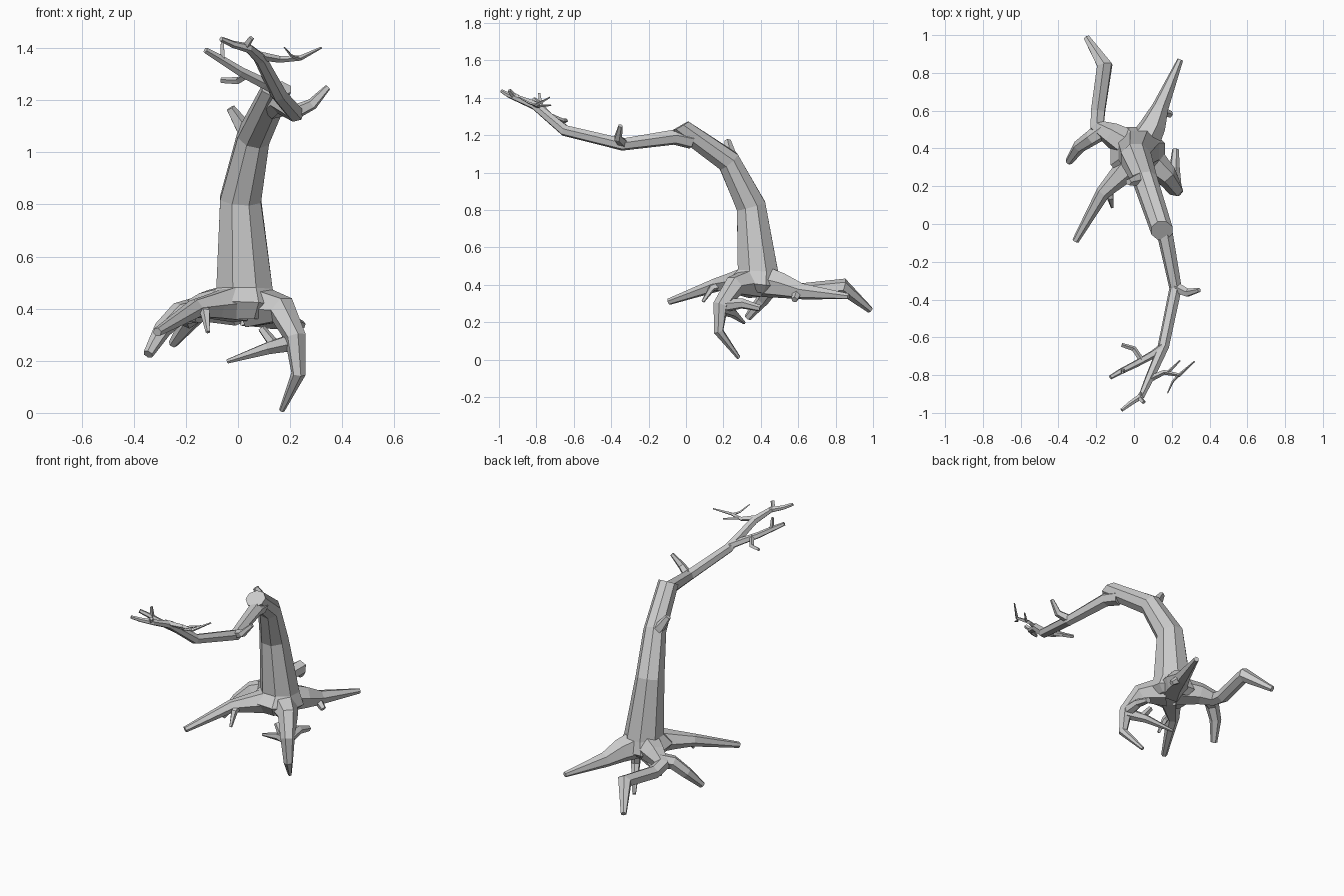
import bpy, bmesh
from math import cos, sin, tau
from mathutils import Vector


def tube(name, pts, sides=6, end_normal=None):
    """Faceted tapering limb; every point is (x, y, z, radius)."""
    bm = bmesh.new()
    ps = [Vector(p[:3]) for p in pts]
    n = len(ps)
    side = None
    rings = []
    for i, p in enumerate(ps):
        a = (p - ps[i - 1]).normalized() if i else (ps[1] - p).normalized()
        b = (ps[i + 1] - p).normalized() if i < n - 1 else a
        t = (a + b).normalized()
        if i == n - 1 and end_normal:
            t = Vector(end_normal).normalized()
        if side is None:
            side = t.orthogonal() if abs(t.z) < 0.9 else Vector((1, 0, 0))
        side = (side - t * side.dot(t)).normalized()
        up = t.cross(side)
        r = pts[i][3]
        rings.append([bm.verts.new(p + r * (side * cos(tau * (k + .5) / sides)
                                            + up * sin(tau * (k + .5) / sides)))
                      for k in range(sides)])
    for lo, hi in zip(rings, rings[1:]):
        for k in range(sides):
            j = (k + 1) % sides
            bm.faces.new((lo[k], lo[j], hi[j], hi[k]))
    bm.faces.new(rings[0][::-1])
    bm.faces.new(rings[-1])
    bmesh.ops.recalc_face_normals(bm, faces=bm.faces)
    me = bpy.data.meshes.new(name)
    bm.to_mesh(me)
    bm.free()
    ob = bpy.data.objects.new(name, me)
    bpy.context.collection.objects.link(ob)
    return ob


# Leaning trunk with a sawn-off top and flared foot
tube("trunk", [(.02, .37, .36, .11), (.02, .37, .41, .155), (.025, .385, .475, .117),
               (.01, .348, .82, .085), (.06, .228, 1.06, .067),
               (.148, -.035, 1.245, .06)], 8, (0.05, -.5, .87))
tube("trunk_stub", [(.05, .25, 1.06, .035), (.015, .235, 1.1, .032),
                    (-.03, .222, 1.17, .018)], 5)

# Long bough and its forks
tube("bough", [(.14, .03, 1.17, .045), (.165, -.06, 1.19, .043), (.22, -.34, 1.15, .034),
               (.155, -.65, 1.225, .031), (.085, -.81, 1.36, .025),
               (.04, -.91, 1.4, .018), (-.02, -.95, 1.415, .014), (-.065, -.985, 1.435, .01)])
tube("bough_stub", [(.21, -.33, 1.15, .03), (.285, -.365, 1.185, .023),
                    (.345, -.35, 1.25, .012)], 5)
tube("bough_tip_twig", [(.04, -.9, 1.4, .016), (.035, -.925, 1.415, .014),
                        (.052, -.945, 1.44, .011)], 4)
tube("left_branch", [(.15, -.655, 1.24, .024), (.1, -.69, 1.265, .022),
                     (.01, -.74, 1.31, .019), (-.07, -.78, 1.36, .016),
                     (-.125, -.812, 1.392, .012)], 5)
tube("left_branch_twig", [(.04, -.72, 1.3, .015), (0, -.66, 1.275, .014),
                          (-.065, -.64, 1.277, .011)], 4)
tube("left_branch_upper_twig", [(-.06, -.775, 1.355, .013), (-.06, -.785, 1.425, .008)], 4)
tube("right_twig", [(.085, -.82, 1.37, .017), (.16, -.785, 1.357, .013),
                    (.24, -.8, 1.362, .01), (.32, -.728, 1.402, .004)], 4)
tube("right_twig_back", [(.18, -.785, 1.357, .009), (.245, -.722, 1.36, .004)], 4)
tube("right_twig_front", [(.235, -.8, 1.36, .008), (.205, -.835, 1.37, .006),
                          (.178, -.895, 1.403, .003)], 4)

# Spreading roots: thick at the trunk, tapering outwards
roots = {
    "back_left_root": [(0, .4, .42, .09), (-.12, .475, .41, .065), (-.195, .52, .385, .045),
                       (-.19, .6, .365, .042), (-.155, .84, .39, .045), (-.25, .985, .265, .018)],
    "left_root_fork": [(-.16, .5, .395, .05), (-.225, .455, .385, .042),
                       (-.29, .41, .32, .035), (-.345, .33, .225, .02)],
    "front_left_root": [(0, .33, .42, .08), (-.09, .24, .41, .055), (-.165, .165, .4, .038),
                        (-.31, -.09, .31, .018)],
    "front_left_rootlet": [(-.13, .19, .4, .022), (-.125, .14, .385, .02),
                           (-.115, .09, .31, .009)],
    "back_right_root": [(.04, .41, .42, .09), (.1, .52, .395, .07), (.14, .62, .365, .045),
                        (.245, .87, .338, .016)],
    "back_right_rootlet": [(.13, .6, .37, .03), (.195, .58, .32, .018)],
    "right_root": [(.06, .36, .41, .09), (.17, .26, .395, .058), (.22, .185, .29, .042),
                   (.232, .175, .15, .028), (.168, .282, .01, .011)],
    "right_root_inner_fork": [(.225, .19, .275, .038), (.12, .25, .25, .026),
                              (-.04, .31, .198, .009)],
    "right_root_inner_rootlet": [(.14, .245, .26, .022), (.09, .26, .325, .016)],
    "right_root_back_fork": [(.215, .2, .29, .038), (.215, .3, .3, .028),
                             (.22, .395, .275, .018)],
}
for name, pts in roots.items():
    tube(name, pts, 5 if "let" in name else 6)
